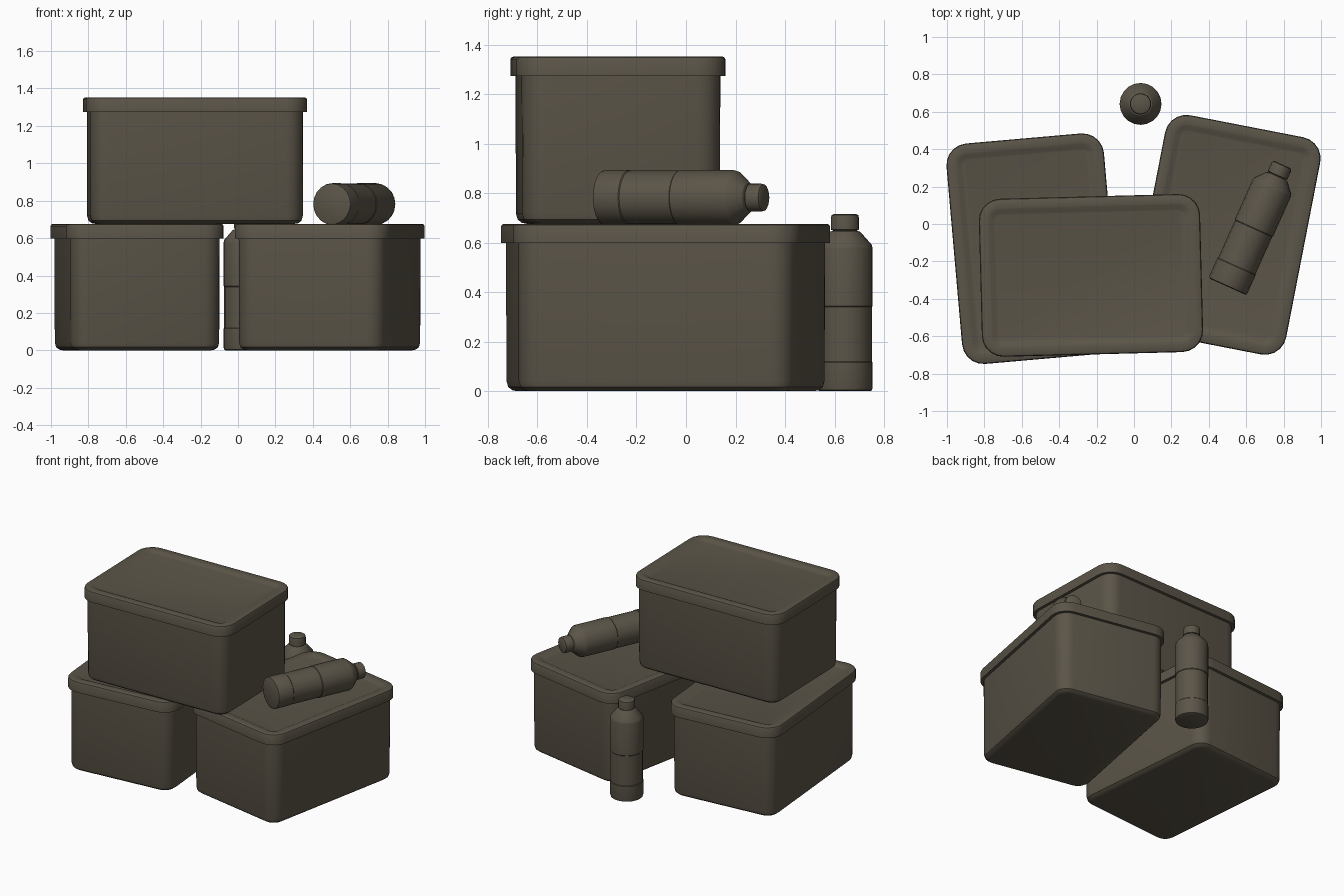
import bpy, bmesh, math
from mathutils import Matrix, Vector

if "Cube" in bpy.data.objects:
    bpy.data.objects.remove(bpy.data.objects["Cube"])

mat = bpy.data.materials.new("dark olive brown")
mat.diffuse_color = (0.105, 0.09, 0.065, 1)
mat.use_nodes = True
mat.node_tree.nodes["Principled BSDF"].inputs["Base Color"].default_value = mat.diffuse_color


def loft(name, rings, matrix, angle=32):
    """Skin a stack of equal-sized rings, cap both ends, shade smooth by angle."""
    bm = bmesh.new()
    vs = [[bm.verts.new(p) for p in ring] for ring in rings]
    n = len(vs[0])
    for a, b in zip(vs, vs[1:]):
        for i in range(n):
            j = (i + 1) % n
            bm.faces.new((a[i], a[j], b[j], b[i]))
    bm.faces.new(vs[0][::-1])
    bm.faces.new(vs[-1])
    for f in bm.faces:
        f.smooth = True
    me = bpy.data.meshes.new(name)
    bm.to_mesh(me)
    bm.free()
    me.set_sharp_from_angle(angle=math.radians(angle))
    me.materials.append(mat)
    ob = bpy.data.objects.new(name, me)
    ob.matrix_world = matrix
    bpy.context.collection.objects.link(ob)
    return ob


W, L, R = 0.845, 1.183, 0.115      # lid footprint and corner radius


def rounded_rect(inset, z, seg=5):
    r = max(R - inset, 0.02)
    hx, hy = W / 2 - inset - r, L / 2 - inset - r
    pts = []
    for k, (sx, sy) in enumerate(((1, 1), (-1, 1), (-1, -1), (1, -1))):
        for i in range(seg + 1):
            a = math.pi / 2 * (k + i / seg)
            pts.append(Vector((sx * hx + r * math.cos(a), sy * hy + r * math.sin(a), z)))
    return pts


# storage box: rounded-bottom body plus overhanging lid with a shallow recess
BODY = [(0.068, 0.0), (0.047, 0.004), (0.03, 0.017), (0.023, 0.042), (0.021, 0.61)]
LID = [(0.022, 0.598), (0.0, 0.598), (0.0, 0.664), (0.004, 0.672), (0.012, 0.676),
       (0.05, 0.676), (0.058, 0.674), (0.08, 0.664), (0.088, 0.662)]


def box(name, x, y, z, deg):
    m = Matrix.Translation((x, y, z)) @ Matrix.Rotation(math.radians(deg), 4, 'Z')
    loft(name + "_body", [rounded_rect(*p) for p in BODY], m)
    loft(name + "_lid", [rounded_rect(*p) for p in LID], m)


box("left_box", -0.54, -0.132, 0, 5)
box("right_box", 0.49, -0.058, 0, -11)
box("top_box", -0.23, -0.275, 0.676, 91.5)


def circle(r, z, n=20):
    return [Vector((r * math.cos(2 * math.pi * i / n), r * math.sin(2 * math.pi * i / n), z))
            for i in range(n)]


# bottle: body with a slightly stepped band, sloped shoulder, separate cap
BOTTLE = [(0.100, 0.0), (0.109, 0.004), (0.112, 0.015), (0.112, 0.116), (0.109, 0.12),
          (0.109, 0.34), (0.112, 0.344), (0.112, 0.575), (0.108, 0.592), (0.062, 0.644),
          (0.048, 0.648), (0.048, 0.66)]
CAP = [(0.05, 0.65), (0.057, 0.653), (0.057, 0.698), (0.054, 0.711), (0.045, 0.716)]


def bottle(name, m):
    loft(name + "_body", [circle(*p) for p in BOTTLE], m)
    loft(name + "_cap", [circle(*p) for p in CAP], m)


bottle("standing_bottle", Matrix.Translation((0.035, 0.642, 0)))
bottle("lying_bottle", Matrix.Translation((0.50, -0.335, 0.782))
       @ Matrix.Rotation(math.radians(65.8), 4, 'Z') @ Matrix.Rotation(math.pi / 2, 4, 'Y'))
